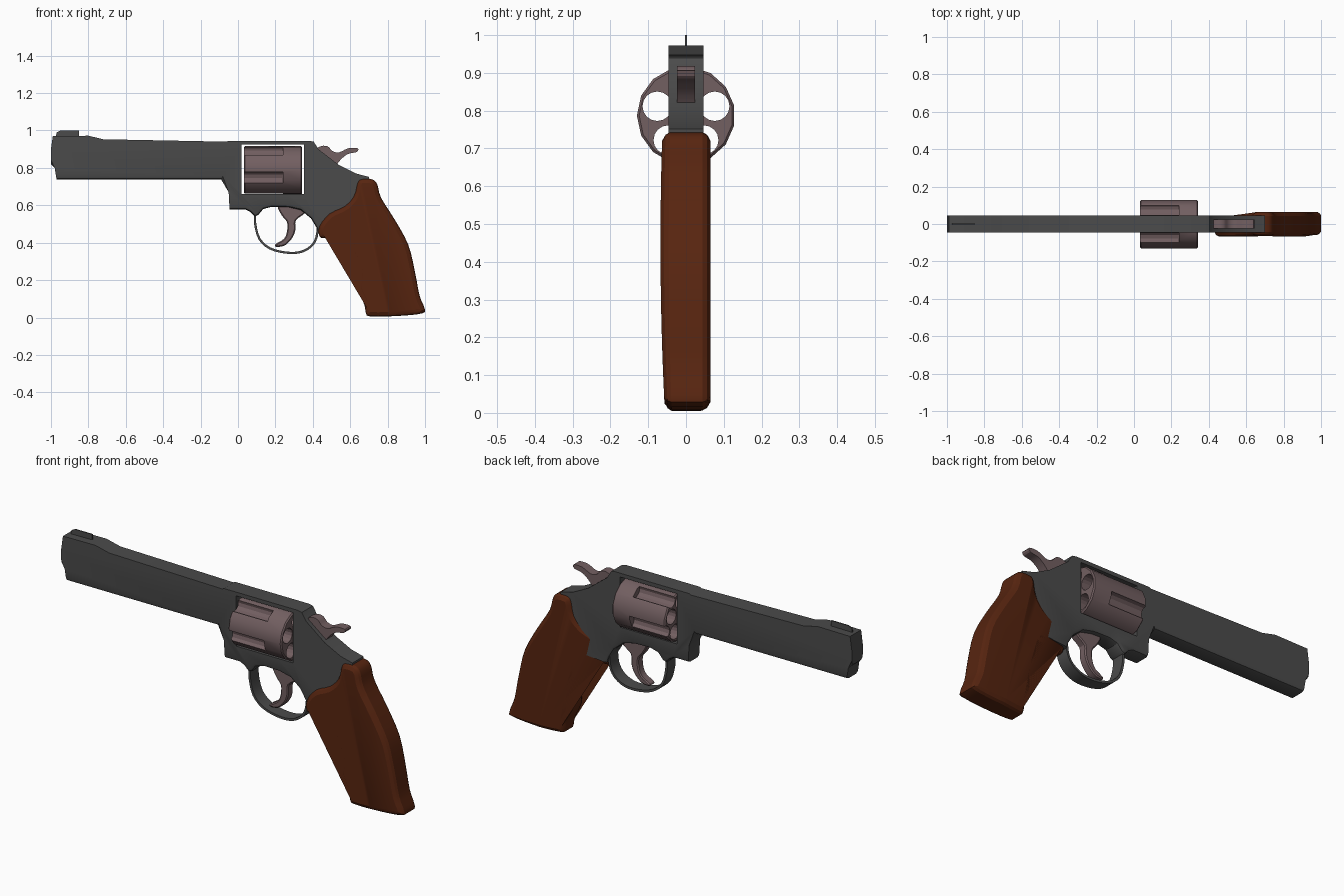
import bpy, bmesh, math
from mathutils import Vector, Matrix

if "Cube" in bpy.data.objects:
    bpy.data.objects.remove(bpy.data.objects["Cube"])


def material(name, rgb):
    m = bpy.data.materials.new(name)
    m.diffuse_color = (*rgb, 1)
    m.use_nodes = True
    m.node_tree.nodes["Principled BSDF"].inputs["Base Color"].default_value = m.diffuse_color
    return m


STEEL = material("dark steel", (0.07, 0.07, 0.07))
ALLOY = material("warm grey alloy", (0.17, 0.115, 0.12))
WOOD = material("brown wood", (0.095, 0.018, 0.005))


def spline(pts, closed=True, n=3):
    """Smooth curve through 2D points."""
    P = [Vector(p) for p in pts]
    k, out = len(P), []
    get = (lambda i: P[i % k]) if closed else (lambda i: P[max(0, min(k - 1, i))])
    for i in range(k if closed else k - 1):
        a, b, c, d = (get(i + j) for j in (-1, 0, 1, 2))
        for s in range(n):
            t = s / n
            out.append(0.5 * (2 * b + (c - a) * t + (2 * a - 5 * b + 4 * c - d) * t * t
                              + (3 * b - a - 3 * c + d) * t ** 3))
    if not closed:
        out.append(P[-1])
    return out


def prism(pts, half):
    """Side profile (x, z) extruded symmetrically in y."""
    bm = bmesh.new()
    f = bm.faces.new([bm.verts.new((p[0], -half, p[1])) for p in pts])
    r = bmesh.ops.extrude_face_region(bm, geom=[f])
    bmesh.ops.translate(bm, vec=(0, 2 * half, 0),
                        verts=[v for v in r["geom"] if isinstance(v, bmesh.types.BMVert)])
    bmesh.ops.recalc_face_normals(bm, faces=bm.faces)
    return bm


def round_sides(bm, steps):
    """Step both flat sides inwards and outwards for a rounded edge."""
    for thick, depth in steps:
        for sign in (-1, 1):
            f = max((f for f in bm.faces if f.normal.y * sign > 0.9),
                    key=lambda f: f.calc_area())
            bmesh.ops.inset_region(bm, faces=[f], thickness=thick, depth=depth)
            bm.normal_update()


def finish(bm, name, mat):
    bmesh.ops.recalc_face_normals(bm, faces=bm.faces)
    me = bpy.data.meshes.new(name)
    bm.to_mesh(me)
    bm.free()
    ob = bpy.data.objects.new(name, me)
    bpy.context.collection.objects.link(ob)
    me.materials.append(mat)
    return ob


def cut(ob, cutter):
    cutter.hide_render = True
    cutter.hide_set(True)
    cutter.display_type = 'WIRE'
    m = ob.modifiers.new("cut", 'BOOLEAN')
    m.object, m.operation, m.solver = cutter, 'DIFFERENCE', 'EXACT'


def rod(bm, sides, radius, x0, x1, y, z, turn=0.0):
    """Cylinder along x with its first corner at the given angle."""
    mat = (Matrix.Translation(((x0 + x1) / 2, y, z)) @ Matrix.Rotation(turn, 4, 'X')
           @ Matrix.Rotation(math.pi / 2, 4, 'Z') @ Matrix.Rotation(math.pi / 2, 4, 'X'))
    bmesh.ops.create_cone(bm, cap_ends=True, segments=sides, radius1=radius,
                          radius2=radius, depth=x1 - x0, matrix=mat)


# Barrel and frame in one side profile
frame_pts = [(-0.99, 0.97), (-1.0, 0.90), (-1.0, 0.82), (-0.98, 0.80), (-0.97, 0.738),
             (-0.09, 0.738), (-0.05, 0.67), (-0.045, 0.578), (0.04, 0.578), (0.065, 0.565),
             (0.09, 0.54), (0.11, 0.55), (0.135, 0.58), (0.18, 0.592), (0.27, 0.59),
             (0.335, 0.575), (0.39, 0.53), (0.42, 0.48), (0.43, 0.45), (0.56, 0.46),
             (0.66, 0.6), (0.70, 0.72), (0.70, 0.752), (0.63, 0.77), (0.54, 0.815),
             (0.43, 0.90), (0.405, 0.94), (0.38, 0.945), (-0.05, 0.945), (-0.06, 0.94),
             (-0.72, 0.953), (-0.80, 0.972)]
bm = prism(frame_pts, 0.046)
under = [e for e in bm.edges if abs(e.verts[0].co.y - e.verts[1].co.y) < 1e-5
         and any(f.normal.z < -0.3 for f in e.link_faces)
         and max(v.co.x for v in e.verts) < 0.44]
bmesh.ops.bevel(bm, geom=under, offset=0.016, segments=2, profile=0.5,
                affect='EDGES', clamp_overlap=True)
frame = finish(bm, "barrel_and_frame", STEEL)

# Opening for the cylinder
cut(frame, finish(prism([(0.02, 0.66), (0.352, 0.66), (0.352, 0.925), (0.02, 0.925)], 0.2),
                  "window_cutter", STEEL))

# Front sight blade
finish(prism([(-0.975, 0.96), (-0.97, 0.99), (-0.95, 1.0), (-0.85, 1.0), (-0.85, 0.96)], 0.003),
       "front_sight", STEEL)

# Fifteen-sided cylinder with five chambers and five flutes
CZ = 0.787
bm = bmesh.new()
rod(bm, 15, 0.13, 0.032, 0.343, 0, CZ, math.radians(90))
ends = [e for e in bm.edges if abs(e.verts[0].co.x - e.verts[1].co.x) < 1e-5]
bmesh.ops.bevel(bm, geom=ends, offset=0.006, segments=1, affect='EDGES')
cylinder = finish(bm, "cylinder", ALLOY)
bm = bmesh.new()
for i in range(5):
    a = math.radians(90 + 72 * i)
    rod(bm, 16, 0.039, 0.0, 0.4, 0.08 * math.cos(a), CZ + 0.08 * math.sin(a))
    a += math.radians(36)
    rod(bm, 12, 0.033, 0.0, 0.24, 0.13 * math.cos(a), CZ + 0.13 * math.sin(a))
cut(cylinder, finish(bm, "chamber_cutter", ALLOY))

# Trigger guard band
path = spline([(0.092, 0.56), (0.092, 0.50), (0.115, 0.42), (0.17, 0.37), (0.25, 0.348),
               (0.33, 0.349), (0.39, 0.38), (0.42, 0.43), (0.427, 0.50)], False)
outer, inner = [], []
for i, p in enumerate(path):
    t = (path[min(i + 1, len(path) - 1)] - path[max(i - 1, 0)]).normalized()
    n = Vector((t.y, -t.x)) * 0.006
    outer.append(p + n)
    inner.append(p - n)
finish(prism(outer + inner[::-1], 0.034), "trigger_guard", STEEL)

# Trigger
bm = prism(spline([(0.22, 0.60), (0.235, 0.545), (0.262, 0.51), (0.262, 0.46), (0.245, 0.42),
                   (0.20, 0.392), (0.205, 0.378), (0.25, 0.385), (0.29, 0.425), (0.307, 0.47),
                   (0.31, 0.52), (0.36, 0.56), (0.36, 0.60)]), 0.017)
round_sides(bm, [(0.006, 0.005)])
finish(bm, "trigger", ALLOY)

# Hammer with thumb spur
bm = prism(spline([(0.40, 0.88), (0.44, 0.915), (0.48, 0.915), (0.505, 0.89), (0.54, 0.883),
                   (0.59, 0.905), (0.64, 0.905), (0.635, 0.885), (0.59, 0.875), (0.555, 0.85),
                   (0.53, 0.82), (0.50, 0.78), (0.42, 0.80)]), 0.024)
finish(bm, "hammer", ALLOY)

# Grip with finger grooves
bm = prism(spline([(0.64, 0.725), (0.67, 0.742), (0.72, 0.738), (0.745, 0.71), (0.765, 0.64),
                   (0.84, 0.52), (0.91, 0.39), (0.945, 0.25), (0.97, 0.12), (0.997, 0.05),
                   (0.985, 0.022), (0.85, 0.008), (0.71, 0.006), (0.685, 0.02), (0.675, 0.07),
                   (0.64, 0.15), (0.645, 0.22), (0.635, 0.28), (0.605, 0.34), (0.60, 0.40),
                   (0.57, 0.44), (0.53, 0.442), (0.465, 0.425), (0.435, 0.435), (0.437, 0.49),
                   (0.49, 0.555), (0.57, 0.595), (0.62, 0.65)]), 0.044)
round_sides(bm, [(0.007, 0.012), (0.016, 0.009)])
# ridge down the side, sloping away to the front
ridge, slope = Vector((0.69, 0, 0.55)), Vector((0.55, 0, 0.13)).normalized()
bmesh.ops.bisect_plane(bm, geom=bm.verts[:] + bm.edges[:] + bm.faces[:],
                       plane_co=ridge, plane_no=slope)
for v in bm.verts:
    ahead = max(0.0, -(v.co - ridge).dot(slope))
    if v.co.y > 0.01:
        v.co.y -= 0.12 * ahead
    else:
        v.co.y *= 1.04 - 0.9 * (v.co.z - 0.45) ** 2
finish(bm, "grip", WOOD)

# Smooth rounded areas, keep edges sharp
for ob in bpy.context.collection.objects:
    if not ob.hide_render:
        ob.select_set(True)
        bpy.context.view_layer.objects.active = ob
bpy.ops.object.shade_smooth_by_angle(angle=math.radians(28))
